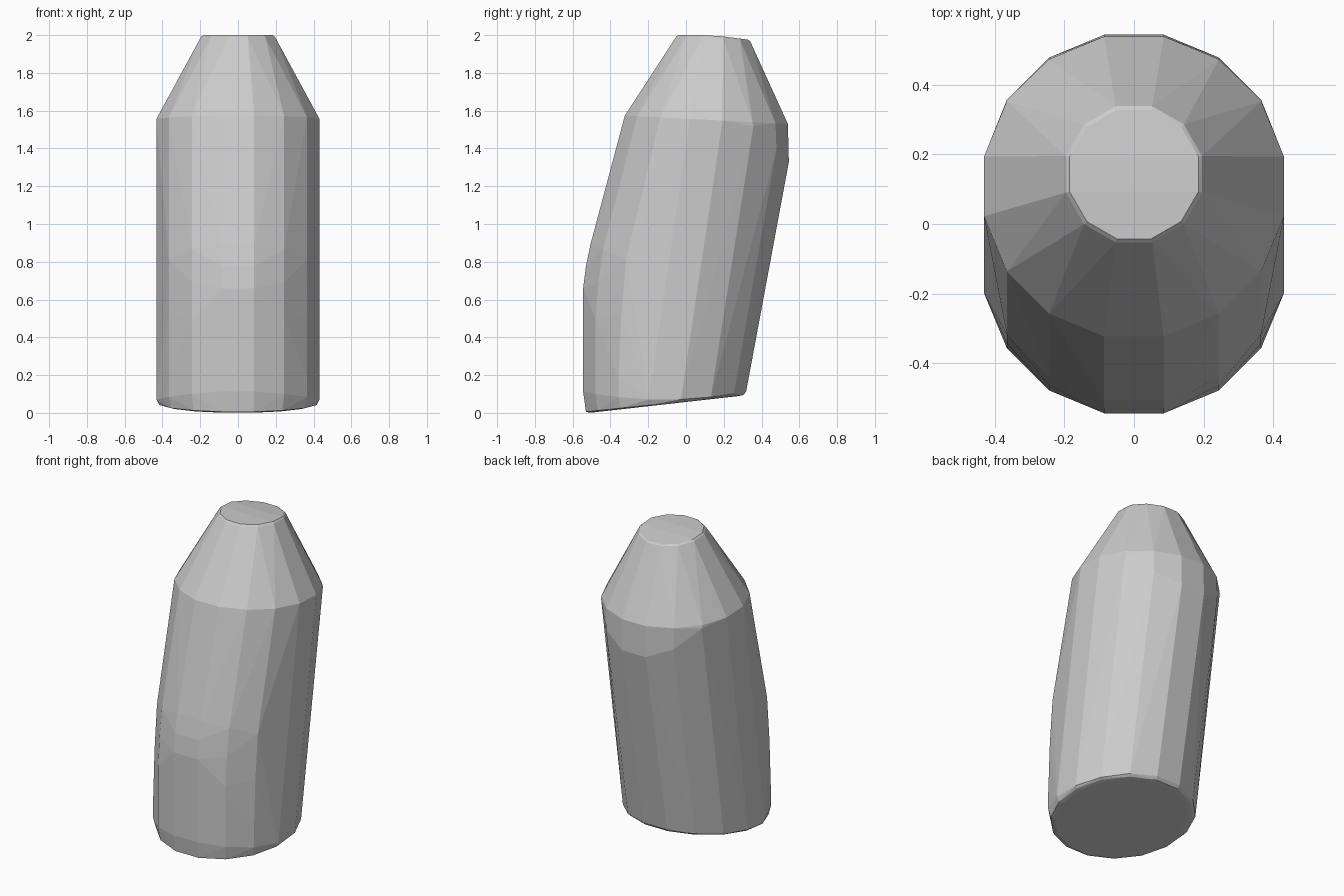
import bpy, bmesh, math

cube = bpy.data.objects.get("Cube")
if cube:
    bpy.data.objects.remove(cube, do_unlink=True)

grey = bpy.data.materials.new("plain_grey")
grey.use_nodes = True
colour = (0.6, 0.6, 0.6, 1)
grey.diffuse_color = colour
grey.node_tree.nodes["Principled BSDF"].inputs["Base Color"].default_value = colour

bm = bmesh.new()


def ring(radius, centre_y, height, sides=16, keep=lambda s: True):
    """Ring of points; height and keep take s: -1 at the front, 1 at the back."""
    for i in range(sides):
        a = (i + 0.5) * math.tau / sides
        s = math.sin(a)
        if keep(s):
            bm.verts.new((radius * math.cos(a), centre_y + radius * s, height(s)))


R = 0.44
LOW, HIGH = -0.113, 0.113

# Sloping base with its rounded edge
ring(0.40, LOW, lambda s: 0.045 + 0.045 * s)
ring(0.425, LOW, lambda s: 0.05 + 0.045 * s)
ring(R, LOW, lambda s: 0.07 + 0.045 * s * s)

# Bulging front, curving back into the leaning body
ring(R, LOW, lambda s: 0.68 - 1.1 * (1 + s), keep=lambda s: s < -0.5)
ring(R, -0.098, lambda s: 0.79 - 0.6 * (1 + s), keep=lambda s: s < -0.5)
ring(R, -0.073, lambda s: 0.90 - 0.2 * (1 + s), keep=lambda s: s < -0.5)

# Upright strip below the back of the shoulder
ring(R, HIGH, lambda s: 1.32 + 0.45 * (1 - s), keep=lambda s: s > 0.5)

# Shoulder and small top with a shallow crease
ring(R, 0.108, lambda s: 1.552 - 0.023 * s)
ring(0.203, 0.143, lambda s: 1.99 - 0.022 * max(s, 0), sides=12)
ring(0.192, 0.143, lambda s: 2.0 - 0.025 * max(s, 0), sides=12)

# Wrap all the rings in one faceted skin
result = bmesh.ops.convex_hull(bm, input=bm.verts[:])
spare = {g for g in result["geom_interior"] + result["geom_unused"]
         if isinstance(g, bmesh.types.BMVert)}
bmesh.ops.delete(bm, geom=list(spare), context="VERTS")
bmesh.ops.dissolve_limit(bm, angle_limit=math.radians(1),
                         verts=bm.verts[:], edges=bm.edges[:])
bmesh.ops.recalc_face_normals(bm, faces=bm.faces[:])

mesh = bpy.data.meshes.new("leaning_body")
bm.to_mesh(mesh)
bm.free()
mesh.materials.append(grey)
body = bpy.data.objects.new("leaning_body", mesh)
bpy.context.collection.objects.link(body)
